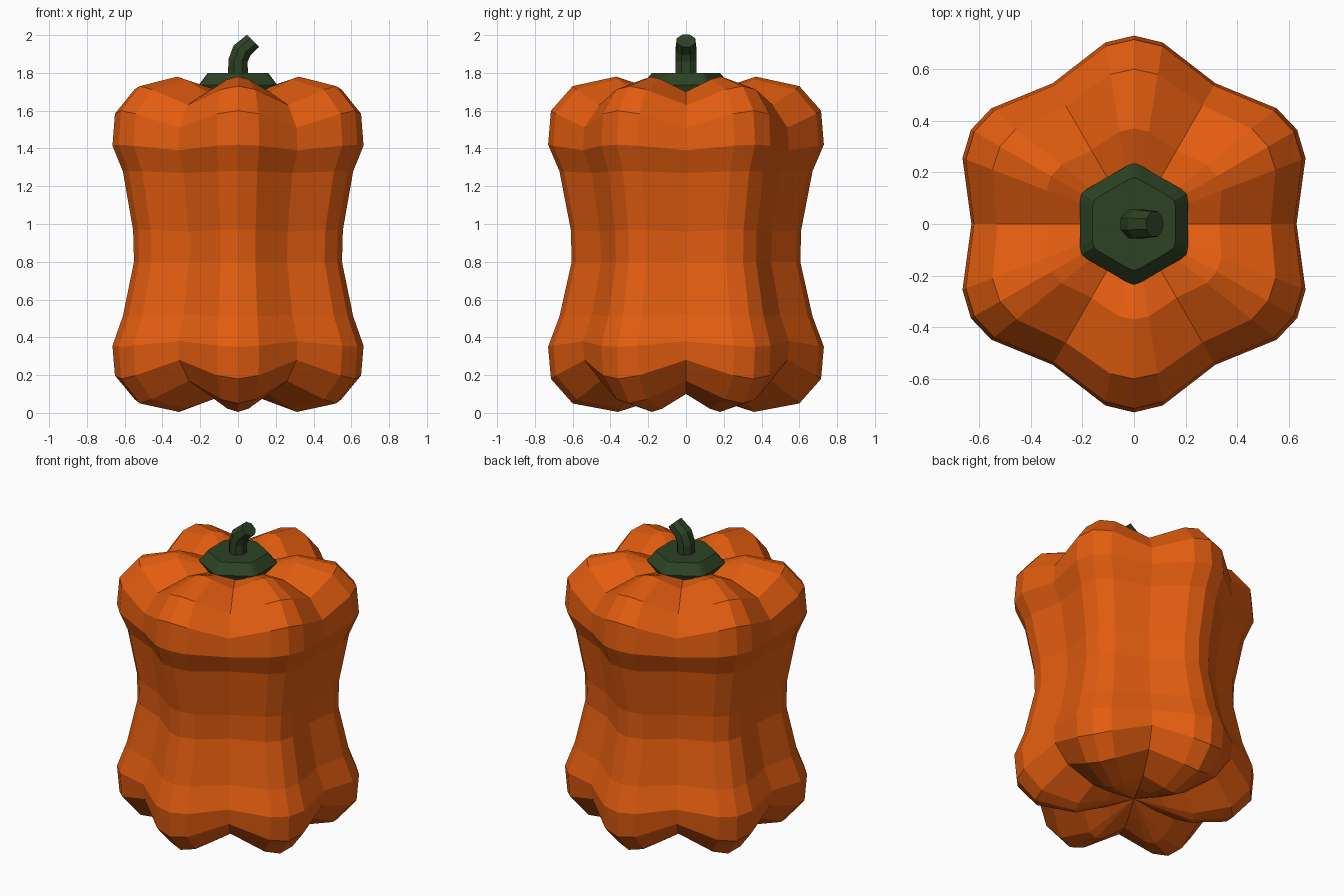
import bpy, bmesh, math
from mathutils import Vector

if "Cube" in bpy.data.objects:
    bpy.data.objects.remove(bpy.data.objects["Cube"])


def material(name, rgb):
    m = bpy.data.materials.new(name)
    m.diffuse_color = (*rgb, 1)
    m.use_nodes = True
    m.node_tree.nodes["Principled BSDF"].inputs["Base Color"].default_value = m.diffuse_color
    return m


def loft(name, rings, mat, tip_low=None, tip_high=None):
    """Skin equal-length rings of points; close ends with a fan or a flat cap."""
    bm = bmesh.new()
    loops = [[bm.verts.new(p) for p in r] for r in rings]
    n = len(loops[0])
    for a, b in zip(loops, loops[1:]):
        for i in range(n):
            j = (i + 1) % n
            bm.faces.new((a[i], a[j], b[j], b[i]))
    for loop, tip in ((loops[0], tip_low), (loops[-1], tip_high)):
        if tip:
            c = bm.verts.new(tip)
            for i in range(n):
                bm.faces.new((loop[i], loop[(i + 1) % n], c))
        else:
            bm.faces.new(loop)
    bmesh.ops.recalc_face_normals(bm, faces=bm.faces)
    me = bpy.data.meshes.new(name)
    bm.to_mesh(me)
    bm.free()
    me.materials.append(mat)
    ob = bpy.data.objects.new(name, me)
    bpy.context.collection.objects.link(ob)
    return ob


orange = material("orange skin", (0.76, 0.108, 0.005))
green = material("dark green stem", (0.026, 0.055, 0.018))

# Body: lobe radius, lobe z, groove radius, groove z, from bottom to top
profile = [
    (0.19, 0.06, 0.17, 0.10),
    (0.36, 0.005, 0.32, 0.10),
    (0.60, 0.05, 0.52, 0.17),
    (0.715, 0.18, 0.62, 0.28),
    (0.73, 0.35, 0.63, 0.38),
    (0.67, 0.51, 0.575, 0.52),
    (0.605, 0.80, 0.52, 0.80),
    (0.61, 0.97, 0.525, 0.96),
    (0.67, 1.28, 0.575, 1.27),
    (0.73, 1.42, 0.63, 1.39),
    (0.715, 1.60, 0.62, 1.51),
    (0.60, 1.73, 0.53, 1.63),
    (0.37, 1.78, 0.33, 1.70),
    (0.19, 1.72, 0.17, 1.70),
]
# Each lobe: groove, shoulder, crest, shoulder (angle, amount of lobe)
lobe = ((0, 0.0), (21, 0.82), (30, 1.0), (39, 0.82))
body = []
for rl, zl, rg, zg in profile:
    ring = []
    for k in range(6):
        for deg, t in lobe:
            a = math.radians(60 * k + deg)
            r = rg + (rl - rg) * t
            ring.append((r * math.cos(a), r * math.sin(a), zg + (zl - zg) * t))
    body.append(ring)
loft("pepper_body", body, orange, (0, 0, 0.12), (0, 0, 1.70))


# Calyx: hexagon with clipped corners, pointing along the lobes
def clipped_hexagon(r, z):
    pts = []
    for k in range(6):
        for deg, f in ((23, 0.965), (30, 1.0), (37, 0.965)):
            a = math.radians(60 * k + deg)
            pts.append((f * r * math.cos(a), f * r * math.sin(a), z))
    return pts


loft("calyx", [clipped_hexagon(0.22, 1.70), clipped_hexagon(0.235, 1.735),
               clipped_hexagon(0.18, 1.80)], green)

# Stem: octagonal tube bending towards +x (centre x, z, tilt in degrees)
stem = []
for x, z, tilt in ((0, 1.78, 0), (0, 1.865, 5), (0.022, 1.92, 28), (0.08, 1.97, 45)):
    t = math.radians(tilt)
    u = Vector((math.cos(t), 0, -math.sin(t)))
    ring = []
    for i in range(8):
        a = math.radians(22.5 + 45 * i)
        ring.append(Vector((x, 0, z)) + u * 0.056 * math.cos(a)
                    + Vector((0, 0.06 * math.sin(a), 0)))
    stem.append(ring)
stem[-1] = [Vector(p) + (Vector(p) - Vector((0.08, 0, 1.97))) * -0.12 for p in stem[-1]]
loft("stem", stem, green)
